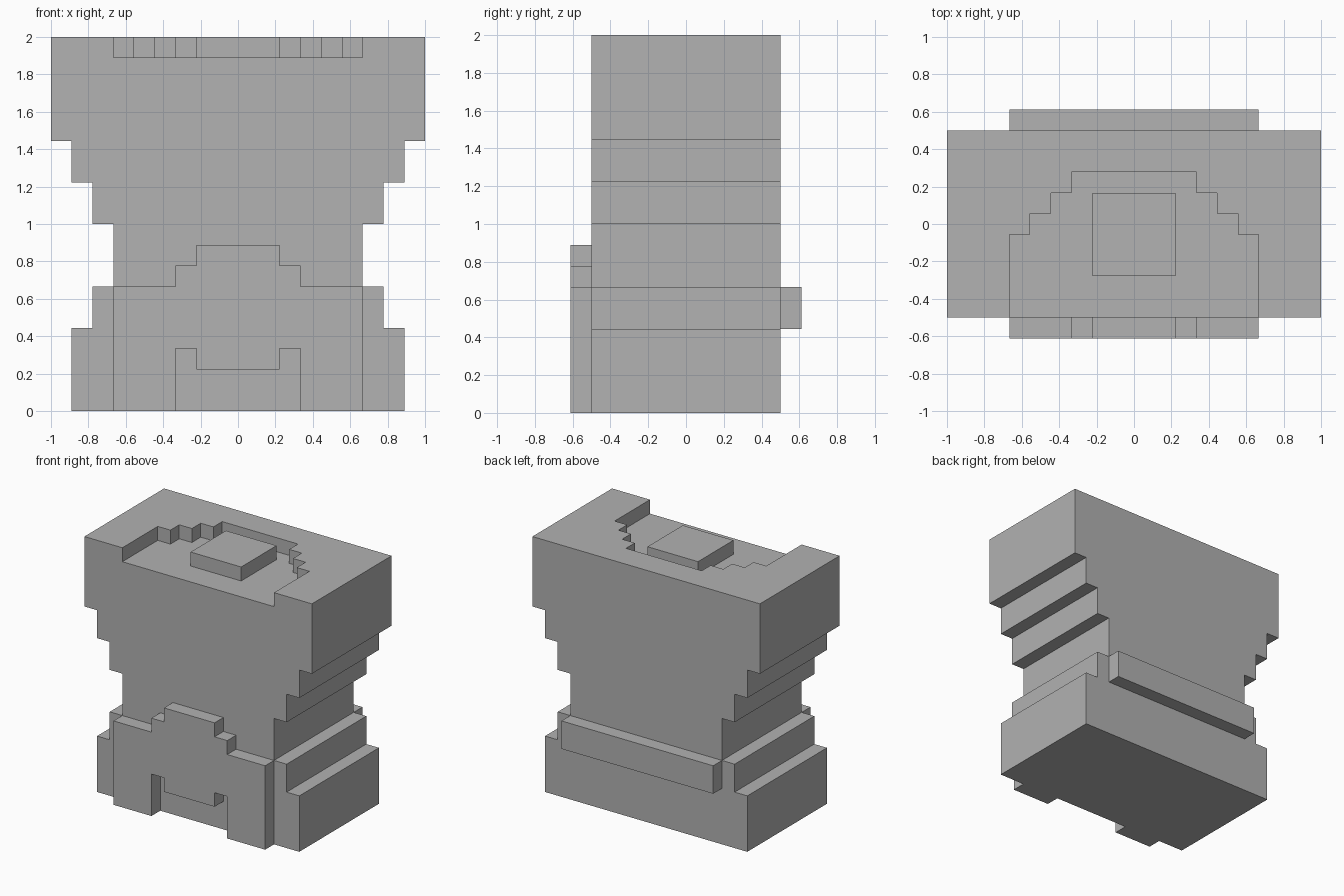
import bpy
import bmesh
from mathutils import Vector

U = 1 / 9  # grid unit of the blocky design

default = bpy.data.objects.get("Cube")
if default:
    bpy.data.objects.remove(default, do_unlink=True)

GREY = (0.445, 0.445, 0.445, 1)
grey = bpy.data.materials.new("plain grey")
grey.use_nodes = True
grey.diffuse_color = GREY
grey.node_tree.nodes["Principled BSDF"].inputs["Base Color"].default_value = GREY


def mirrored(half):
    """Close a right-hand half outline with its left-hand mirror image."""
    return half + [(-x, v) for x, v in reversed(half)]


def prism(name, outline, start, end, axis):
    """Extrude an outline given in grid units along y (xz outline) or z (xy outline)."""
    def place(x, v, w):
        return Vector((x, w, v) if axis == "y" else (x, v, w)) * U

    bm = bmesh.new()
    face = bm.faces.new([bm.verts.new(place(x, v, start)) for x, v in outline])
    moved = bmesh.ops.extrude_face_region(bm, geom=[face])["geom"]
    shift = place(0, 0, end - start)
    bmesh.ops.translate(bm, vec=shift, verts=[g for g in moved if isinstance(g, bmesh.types.BMVert)])
    bmesh.ops.recalc_face_normals(bm, faces=bm.faces)
    mesh = bpy.data.meshes.new(name)
    bm.to_mesh(mesh)
    bm.free()
    mesh.materials.append(grey)
    obj = bpy.data.objects.new(name, mesh)
    bpy.context.collection.objects.link(obj)
    return obj


# Stepped body: wide foot, narrow waist, broad top
body = prism("body", mirrored([
    (8, 0), (8, 4), (7, 4), (7, 6), (6, 6), (6, 9),
    (7, 9), (7, 11), (8, 11), (8, 13), (9, 13), (9, 18)]), -4.5, 4.5, "y")

# Stepped recess in the top, open at the front
cutter = prism("recess_cutter", mirrored([
    (6, -6), (6, -0.5), (5, -0.5), (5, 0.5), (4, 0.5), (4, 1.5), (3, 1.5), (3, 2.5)]), 17, 19, "z")
cutter.hide_render = True
cut = body.modifiers.new("recess", "BOOLEAN")
cut.operation = "DIFFERENCE"
cut.solver = "EXACT"
cut.object = cutter
bpy.context.view_layer.objects.active = body
bpy.ops.object.modifier_apply(modifier=cut.name)
bpy.data.objects.remove(cutter, do_unlink=True)

# Raised block inside the recess
prism("top_block", mirrored([(2, -2.5), (2, 1.5)]), 17, 18, "z")

# Front plate with stepped crest and a notched opening at the foot
prism("front_plate", mirrored([
    (2, 2), (2, 3), (3, 3), (3, 0), (6, 0), (6, 6),
    (3, 6), (3, 7), (2, 7), (2, 8)]), -5.5, -4.5, "y")

# Ledge across the back
prism("back_ledge", mirrored([(6, 4), (6, 6)]), 4.5, 5.5, "y")
